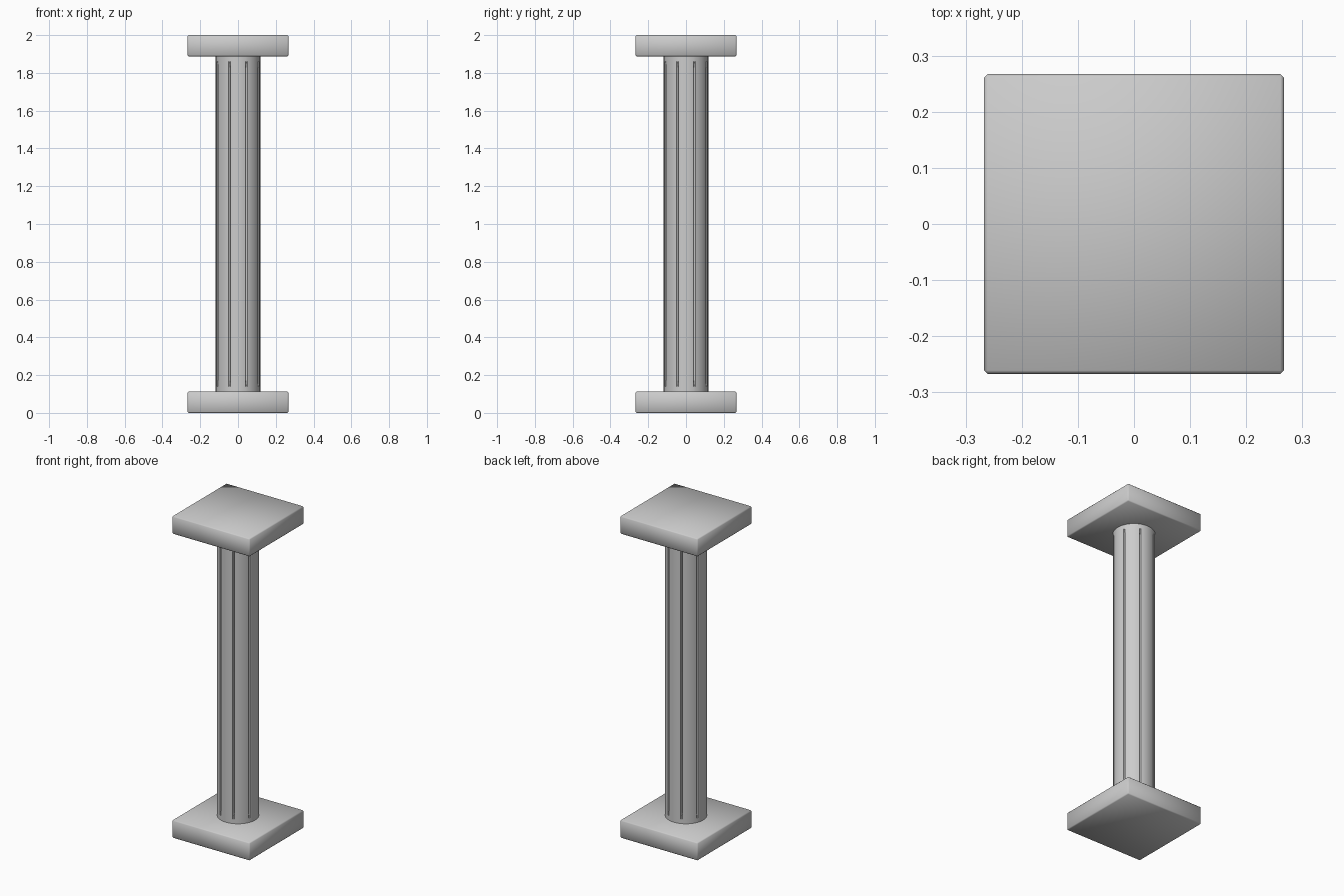
import bpy, bmesh, math

cube = bpy.data.objects.get("Cube")
if cube:
    bpy.data.objects.remove(cube)

stone = bpy.data.materials.new("light_grey_stone")
stone.use_nodes = True
grey = (0.6, 0.6, 0.6, 1)
stone.diffuse_color = grey
stone.node_tree.nodes["Principled BSDF"].inputs["Base Color"].default_value = grey

HALF, SLAB, TOP = 0.267, 0.112, 2.0
RADIUS, FLUTES, DEPTH = 0.118, 8, 0.014


def finish(bm, name):
    bmesh.ops.recalc_face_normals(bm, faces=bm.faces)
    for face in bm.faces:
        face.smooth = True
    mesh = bpy.data.meshes.new(name)
    bm.to_mesh(mesh)
    bm.free()
    mesh.materials.append(stone)
    obj = bpy.data.objects.new(name, mesh)
    bpy.context.collection.objects.link(obj)
    return obj


def slab(name, z):
    """Square block with small chamfered edges and soft shading."""
    bm = bmesh.new()
    bmesh.ops.create_cube(bm, size=1)
    bmesh.ops.scale(bm, vec=(2 * HALF, 2 * HALF, SLAB), verts=bm.verts)
    bmesh.ops.translate(bm, vec=(0, 0, z + SLAB / 2), verts=bm.verts)
    bmesh.ops.bevel(bm, geom=bm.edges[:], offset=0.006, segments=1, affect='EDGES')
    return finish(bm, name)


def shaft():
    """Round shaft with narrow flutes that fade out near both ends."""
    step = 360 / FLUTES
    # angle from the flute centre, and share of the flute depth
    section = [(-2.5, 0), (-1.2, 0.8), (0, 1), (1.2, 0.8), (2.5, 0)]
    section += [(2.5 + (step - 5) * i / 8, 0) for i in range(1, 8)]
    levels = [(SLAB - 0.01, 0), (0.14, 0), (0.18, 1),
              (TOP - 0.18, 1), (TOP - 0.14, 0), (TOP - SLAB + 0.01, 0)]
    bm = bmesh.new()
    rings = []
    for z, fade in levels:
        ring = []
        for k in range(FLUTES):
            for angle, dip in section:
                a = math.radians(step * (k + 0.5) + angle)
                r = RADIUS - DEPTH * dip * fade
                ring.append(bm.verts.new((r * math.cos(a), r * math.sin(a), z)))
        rings.append(ring)
    count = len(rings[0])
    for low, high in zip(rings, rings[1:]):
        for i in range(count):
            j = (i + 1) % count
            bm.faces.new((low[i], low[j], high[j], high[i]))
    bm.faces.new(rings[0])
    bm.faces.new(rings[-1])
    return finish(bm, "fluted_shaft")


slab("base_slab", 0)
slab("top_slab", TOP - SLAB)
column = shaft()

# keep the flute edges crisp
bpy.ops.object.select_all(action='DESELECT')
column.select_set(True)
bpy.context.view_layer.objects.active = column
bpy.ops.object.shade_smooth_by_angle(angle=math.radians(30))
